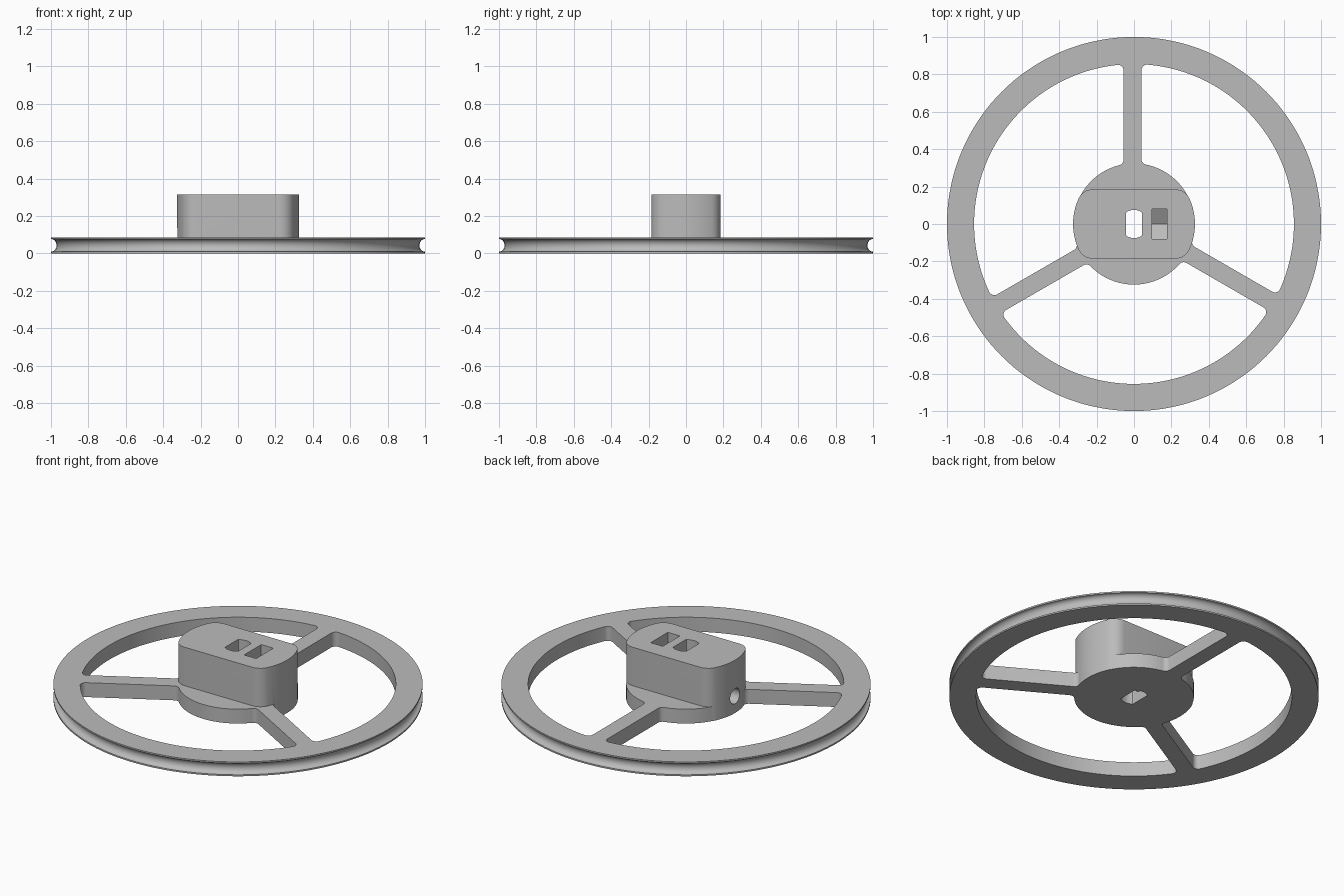
import bpy
import bmesh
from math import pi, cos, sin, sqrt, radians, atan2
from mathutils import Vector, Matrix

if "Cube" in bpy.data.objects:
    bpy.data.objects.remove(bpy.data.objects["Cube"], do_unlink=True)

WHEEL_H, TOP = 0.086, 0.316
RIM_R, HUB_R, BOSS_R = 0.855, 0.324, 0.326
FILLET = 0.03

grey = bpy.data.materials.new("plain grey")
grey.use_nodes = True
grey.diffuse_color = (0.5, 0.5, 0.5, 1)
grey.node_tree.nodes["Principled BSDF"].inputs["Base Color"].default_value = (0.5, 0.5, 0.5, 1)


def finish(name, bm):
    bmesh.ops.recalc_face_normals(bm, faces=bm.faces)
    mesh = bpy.data.meshes.new(name)
    bm.to_mesh(mesh)
    bm.free()
    mesh.materials.append(grey)
    obj = bpy.data.objects.new(name, mesh)
    bpy.context.collection.objects.link(obj)
    return obj


def prism(name, points, depth, matrix=Matrix()):
    """Extrude a flat outline along local z, then place it."""
    bm = bmesh.new()
    face = bm.faces.new([bm.verts.new((p[0], p[1], 0)) for p in points])
    new = bmesh.ops.extrude_face_region(bm, geom=[face])["geom"]
    verts = [v for v in new if isinstance(v, bmesh.types.BMVert)]
    bmesh.ops.translate(bm, verts=verts, vec=(0, 0, depth))
    bm.transform(matrix)
    return finish(name, bm)


def combine(target, tool, operation):
    mod = target.modifiers.new(tool.name, "BOOLEAN")
    mod.operation, mod.object, mod.solver = operation, tool, "EXACT"
    bpy.context.view_layer.objects.active = target
    bpy.ops.object.modifier_apply(modifier=mod.name)
    bpy.data.objects.remove(tool, do_unlink=True)


def corner(angle, side, h, radius, fillet, inward, steps=8):
    """Fillet arc from a straight edge (h beside a ray) to a circle."""
    u = Vector((cos(angle), sin(angle)))
    n = Vector((u.y, -u.x)) * side
    reach = radius - fillet if inward else radius + fillet
    lateral = h + fillet
    centre = u * sqrt(reach ** 2 - lateral ** 2) + n * lateral
    start, end = -n, centre.normalized() * (1 if inward else -1)
    return [centre + start.slerp(end, i / steps) * fillet for i in range(steps + 1)]


def arc(a, b, radius, steps):
    """Points strictly between a and b on a circle about the origin."""
    t0, t1 = atan2(a.y, a.x), atan2(b.y, b.x)
    sweep = (t1 - t0 + pi) % (2 * pi) - pi
    return [Vector((cos(t0 + sweep * i / steps), sin(t0 + sweep * i / steps))) * radius
            for i in range(1, steps)]


# Grooved disc, lathed
groove = [(1 - 0.03 * sin(pi * i / 12), WHEEL_H / 2 - 0.034 * cos(pi * i / 12))
          for i in range(13)]
profile = [(0, 0), (1, 0)] + groove + [(1, WHEEL_H), (0, WHEEL_H)]
bm = bmesh.new()
ring = [bm.verts.new((r, 0, z)) for r, z in profile]
edges = [bm.edges.new(pair) for pair in zip(ring, ring[1:])]
bmesh.ops.spin(bm, geom=ring + edges, axis=(0, 0, 1), cent=(0, 0, 0),
               angle=2 * pi, steps=144, use_merge=True)
bmesh.ops.remove_doubles(bm, verts=bm.verts, dist=1e-5)
wheel = finish("spoked_pulley_wheel", bm)

# Three openings leave the rim, spokes and hub
for k in range(3):
    a, b = radians(90 - 120 * k), radians(-30 - 120 * k)
    hub_a = corner(a, 1, 0.04, HUB_R, FILLET, False)
    rim_a = corner(a, 1, 0.04, RIM_R, FILLET, True)
    rim_b = corner(b, -1, 0.056, RIM_R, FILLET, True)
    hub_b = corner(b, -1, 0.056, HUB_R, FILLET, False)
    outline = (hub_a[::-1] + rim_a + arc(rim_a[-1], rim_b[-1], RIM_R, 40)
               + rim_b[::-1] + hub_b + arc(hub_b[-1], hub_a[-1], HUB_R, 28))
    combine(wheel, prism("opening", outline, 0.4, Matrix.Translation((0, 0, -0.1))),
            "DIFFERENCE")

# Raised boss with flat sides and rounded ends
outline = []
for angle in (0, pi):
    left = corner(angle, -1, -0.185, BOSS_R, 0.08, True)
    right = corner(angle, 1, -0.185, BOSS_R, 0.08, True)
    outline += right + arc(right[-1], left[-1], BOSS_R, 10) + left[::-1]
combine(wheel, prism("boss", outline, TOP), "UNION")

# Shaft hole with two flats
shaft = [(max(-0.044, min(0.044, 0.075 * cos(t))), 0.075 * sin(t))
         for t in (2 * pi * (i + 0.5) / 48 for i in range(48))]
combine(wheel, prism("shaft_hole", shaft, 0.6, Matrix.Translation((0, 0, -0.1))),
        "DIFFERENCE")

# Nut pockets and screw holes: one from above, one turned over from below
along_x = Matrix(((0, 0, 1, 0), (1, 0, 0, 0), (0, 1, 0, 0), (0, 0, 0, 1)))
middle = Matrix.Translation((0, 0, TOP / 2))
pocket = [(0, -0.093), (0.081, -0.046), (0.081, 0.2), (-0.081, 0.2), (-0.081, -0.046)]
screw = [(0.045 * cos(pi * i / 16), 0.045 * sin(pi * i / 16)) for i in range(32)]
for turn in (0, pi):
    place = middle @ Matrix.Rotation(turn, 4, "Y")
    for name, shape, start, depth in (("nut_pocket", pocket, 0.097, 0.08),
                                      ("screw_hole", screw, 0, 0.5)):
        matrix = place @ Matrix.Translation((start, 0, 0.058)) @ along_x
        combine(wheel, prism(name, shape, depth, matrix), "DIFFERENCE")

# Smooth curved walls, crisp edges
bpy.ops.object.select_all(action="DESELECT")
wheel.select_set(True)
bpy.context.view_layer.objects.active = wheel
bpy.ops.object.shade_smooth_by_angle(angle=radians(30))
